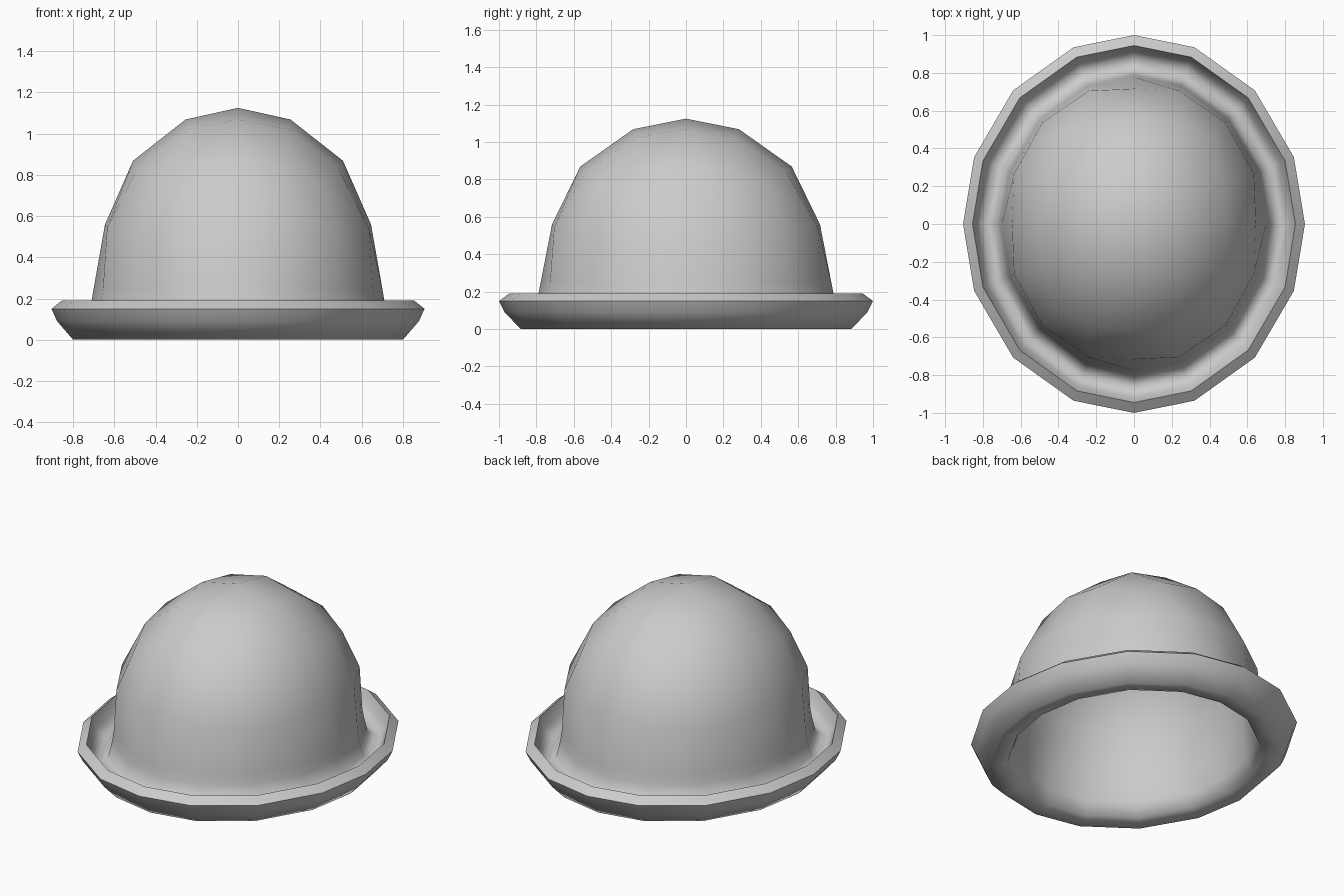
import bpy, bmesh, math
from mathutils import Vector

if "Cube" in bpy.data.objects:
    bpy.data.objects.remove(bpy.data.objects["Cube"])

YK = 1.11      # oval stretch front to back
BASE = 0.25    # height where the dome meets the brim


def dome(bm, inset):
    """Upper half of a 4x4 quad sphere; returns its open rim sorted by angle."""
    tmp = bmesh.new()
    bmesh.ops.create_cube(tmp, size=2)
    bmesh.ops.subdivide_edges(tmp, edges=tmp.edges[:], cuts=3, use_grid_fill=True)
    low = [v for v in tmp.verts if v.co.z < -0.01]
    bmesh.ops.delete(tmp, geom=low, context='VERTS')
    tmp.verts.index_update()
    rim, copy = [], []
    for v in tmp.verts:
        on_edge = sum(abs(c) > 0.9 for c in v.co) == 2
        flat = any(abs(c) < 0.1 for c in v.co)
        t = 0.46 if on_edge and not flat else 0.378
        n = Vector([math.copysign(t, c) if 0.3 < abs(c) < 0.7 else c
                    for c in v.co]).normalized()
        r = (0.70 if n.z < 0.1 else 0.69 if n.z < 0.4 and flat else 0.72) - inset
        w = bm.verts.new((n.x * r, n.y * r * YK, BASE + n.z * (0.875 - inset)))
        copy.append(w)
        if n.z < 0.01:
            rim.append(w)
    for f in tmp.faces:
        bm.faces.new([copy[v.index] for v in f.verts])
    tmp.free()
    return sorted(rim, key=lambda v: (math.atan2(v.co.y / YK, v.co.x) + 0.1) % math.tau)


bm = bmesh.new()
outer = dome(bm, 0.0)
inner = dome(bm, 0.05)

# brim cross-section, from outside of crown around the rim to inside of crown
profile = [(0.71, 0.19), (0.73, 0.10), (0.785, 0.07), (0.83, 0.115), (0.855, 0.19),
           (0.905, 0.15), (0.878, 0.09), (0.80, 0.0), (0.70, 0.015), (0.67, 0.10)]
rings = [outer]
for r, z in profile:
    k = 1.105 if r > 0.79 else YK
    ring = []
    for v in outer:
        d = Vector((v.co.x, v.co.y / YK)).normalized()
        ring.append(bm.verts.new((d.x * r, d.y * r * k, z)))
    rings.append(ring)
rings.append(inner)
for a, b in zip(rings, rings[1:]):
    for i in range(len(a)):
        j = (i + 1) % len(a)
        bm.faces.new((a[i], b[i], b[j], a[j]))

bmesh.ops.recalc_face_normals(bm, faces=bm.faces[:])
for f in bm.faces:
    f.smooth = True
# crisp edges along the rim lip
for ring in rings[5:7]:
    for i, v in enumerate(ring):
        bm.edges.get((v, ring[(i + 1) % len(ring)])).smooth = False

mesh = bpy.data.meshes.new("bowler_hat")
bm.to_mesh(mesh)
bm.free()
bpy.context.collection.objects.link(bpy.data.objects.new("bowler_hat", mesh))
